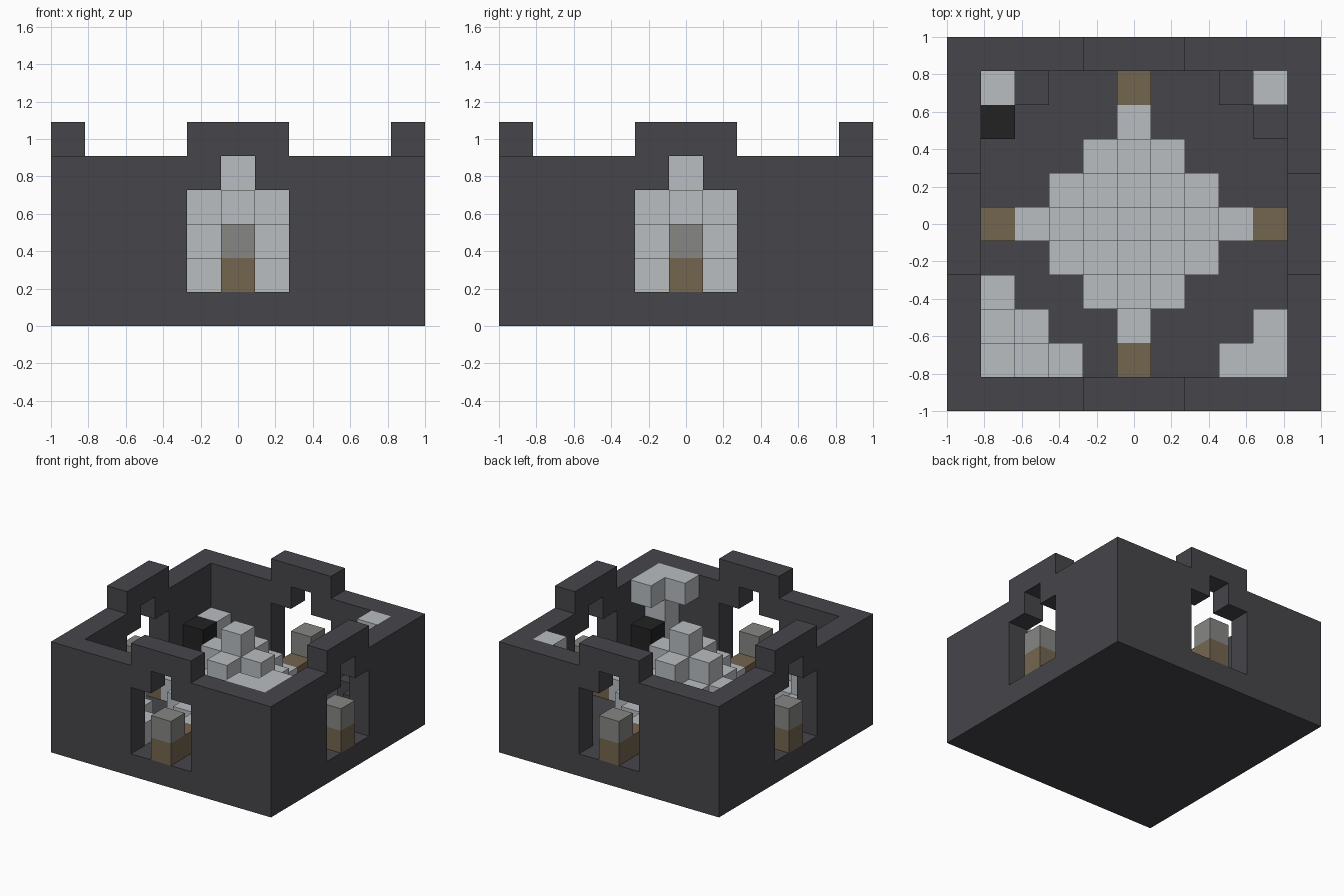
import bpy
import bmesh
from mathutils import Vector

if "Cube" in bpy.data.objects:
    bpy.data.objects.remove(bpy.data.objects["Cube"], do_unlink=True)

N = 11                # blocks per side
MID = N // 2          # centre block index
LAST = N - 1
UNIT = 2 / N


def make_material(name, rgb):
    """Flat material from display colour bytes, converted to linear."""
    lin = [((c / 255 + 0.055) / 1.055) ** 2.4 for c in rgb]
    mat = bpy.data.materials.new(name)
    mat.use_nodes = True
    mat.diffuse_color = (*lin, 1)
    node = next(n for n in mat.node_tree.nodes if n.type == "BSDF_PRINCIPLED")
    node.inputs["Base Color"].default_value = (*lin, 1)
    return mat


STONE = make_material("dark_stone", (70, 69, 74))
PALE = make_material("pale_stone", (185, 189, 192))
WOOD = make_material("brown_wood", (116, 102, 80))
GREY = make_material("mid_grey", (134, 134, 131))
BLACK = make_material("black", (34, 34, 34))


def block_part(name, cells, mat):
    """Join unit blocks into one skin, keeping only their outer faces."""
    cells = set(cells)
    bm = bmesh.new()
    verts = {}

    def vert(p):
        key = tuple(round(c) for c in p)
        if key not in verts:
            verts[key] = bm.verts.new(
                (key[0] * UNIT - 1, key[1] * UNIT - 1, key[2] * UNIT))
        return verts[key]

    for cell in cells:
        for axis in range(3):
            for side in (0, 1):
                near = list(cell)
                near[axis] += 2 * side - 1
                if tuple(near) in cells:
                    continue
                u, v = Vector((0, 0, 0)), Vector((0, 0, 0))
                u[(axis + 1) % 3] = 1
                v[(axis + 2) % 3] = 1
                base = Vector(cell)
                base[axis] += side
                loop = [base, base + u, base + u + v, base + v]
                if not side:
                    loop.reverse()
                bm.faces.new([vert(p) for p in loop])
    mesh = bpy.data.meshes.new(name)
    bm.to_mesh(mesh)
    bm.free()
    mesh.materials.append(mat)
    obj = bpy.data.objects.new(name, mesh)
    bpy.context.collection.objects.link(obj)
    return obj


def corner(x, y, reach, level):
    """Triangle of blocks stepping away from an inner corner."""
    sx = 1 if x < MID else -1
    sy = 1 if y < MID else -1
    return [(x + sx * a, y + sy * b, level)
            for a in range(reach + 1) for b in range(reach + 1 - a)]


# Floor slab and walls with stepped doorways and raised centre battlements
plan = [(x, y) for x in range(N) for y in range(N)]
shell = [(x, y, 0) for x, y in plan]
for x, y in plan:
    if x in (0, LAST) or y in (0, LAST):
        offset = min(abs(x - MID), abs(y - MID))
        for z in range(1, 6):
            doorway = (offset <= 1 and z <= 3) or (offset == 0 and z == 4)
            above_wall = z == 5 and offset > 1
            if not (doorway or above_wall):
                shell.append((x, y, z))
block_part("floor_and_walls", shell, STONE)

# Stepped mound in the middle of the room
mound = [(x, y, z) for x, y in plan for z in range(1, 5)
         if abs(x - MID) + abs(y - MID) + z <= 4]
block_part("centre_mound", mound, PALE)

# Wooden step and capped post in each doorway
for side, dx, dy in (("front", 0, -1), ("back", 0, 1),
                     ("left", 1, 0), ("right", -1, 0)):
    inner = (MID + 4 * dx, MID + 4 * dy)
    outer = (MID + 5 * dx, MID + 5 * dy)
    block_part(side + "_door_step", [(*inner, 1), (*outer, 1)], WOOD)
    block_part(side + "_post_cap", [(*outer, 2)], GREY)

# Front right corner: pale heap of steps
heap = [c for level in (1, 2, 3) for c in corner(1, 1, 3 - level, level)]
block_part("corner_heap", heap, PALE)

# Other three corners: low dark plinths
for name, x, y in (("back_right", 1, 9), ("front_left", 9, 1),
                   ("back_left", 9, 9)):
    block_part(name + "_plinth", corner(x, y, 1, 1), STONE)

# Pale blocks on the plinths, one flaring at the top
block_part("back_right_block", [(1, 9, 2)], PALE)
block_part("front_left_pillar",
           [(9, 1, 2), (9, 1, 3)] + corner(9, 1, 1, 4), PALE)
block_part("back_left_pillar", [(9, 9, z) for z in (2, 3, 4)], PALE)

# Black blocks beside two of the pale ones
block_part("back_right_black_block", [(1, 8, 2)], BLACK)
block_part("front_left_black_block", [(9, 2, 2)], BLACK)
